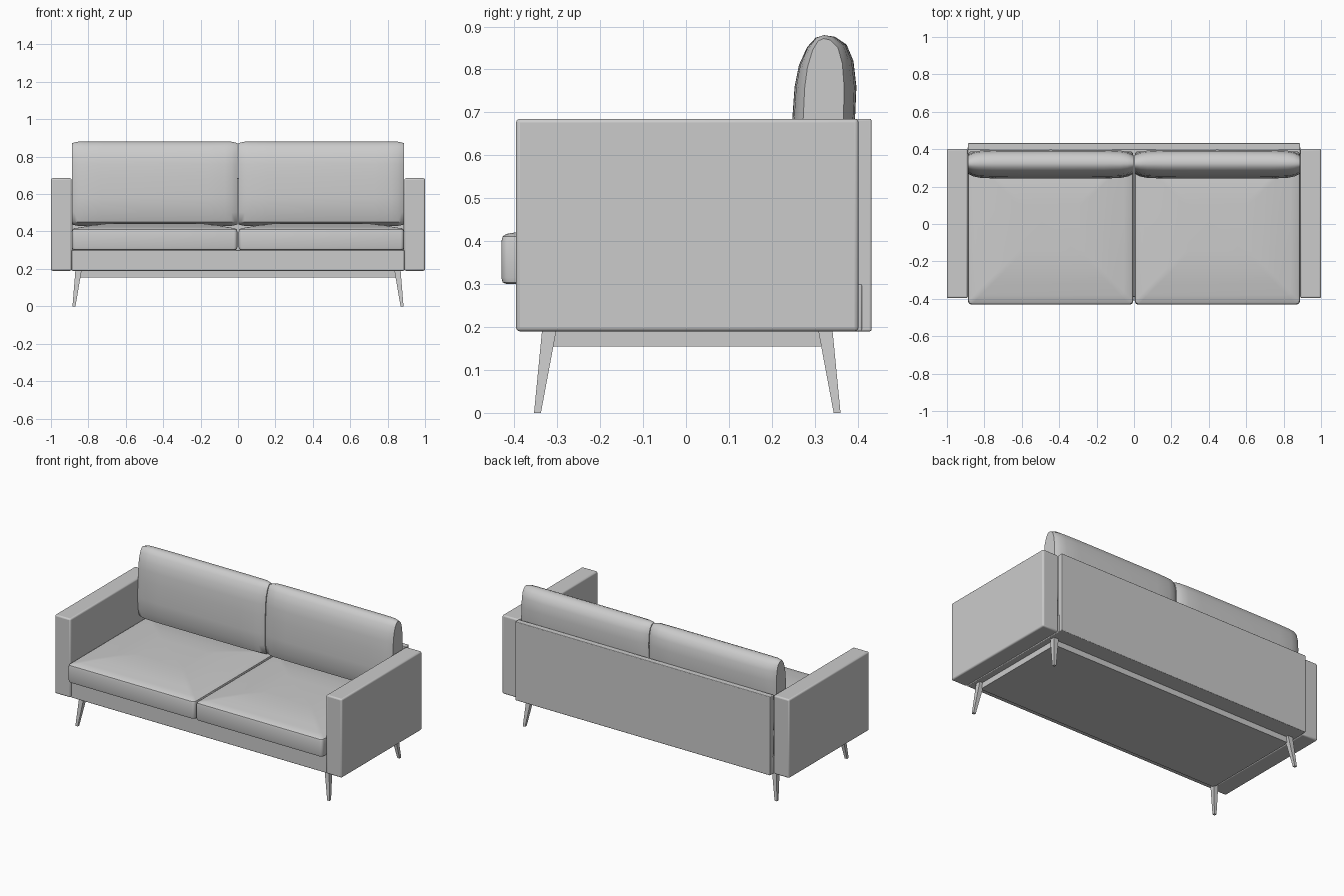
import bpy, bmesh, math

if "Cube" in bpy.data.objects:
    bpy.data.objects.remove(bpy.data.objects["Cube"])


def finish(name, bm, angle=35, bevel=0):
    bmesh.ops.recalc_face_normals(bm, faces=bm.faces)
    me = bpy.data.meshes.new(name)
    bm.to_mesh(me)
    bm.free()
    ob = bpy.data.objects.new(name, me)
    bpy.context.collection.objects.link(ob)
    if bevel:
        mod = ob.modifiers.new("soft_edges", 'BEVEL')
        mod.width, mod.segments = bevel, 3
    bpy.ops.object.select_all(action='DESELECT')
    ob.select_set(True)
    bpy.context.view_layer.objects.active = ob
    bpy.ops.object.shade_smooth_by_angle(angle=math.radians(angle))
    return ob


def box(name, x, y, z, bevel=0):
    bm = bmesh.new()
    bmesh.ops.create_cube(bm, size=1)
    for v in bm.verts:
        v.co = [(a + b) / 2 + c * (b - a) for c, (a, b) in zip(v.co, (x, y, z))]
    return finish(name, bm, 35, bevel)


def loft(name, rings, angle=35):
    bm = bmesh.new()
    loops = [[bm.verts.new(p) for p in ring] for ring in rings]
    n = len(loops[0])
    for a, b in zip(loops, loops[1:]):
        for i in range(n):
            j = (i + 1) % n
            bm.faces.new((a[i], a[j], b[j], b[i]))
    bm.faces.new(loops[0][::-1])
    bm.faces.new(loops[-1])
    return finish(name, bm, angle)


def rounded_rect(x0, x1, y0, y1, r, z):
    pts = []
    corners = [(x1 - r, y1 - r), (x0 + r, y1 - r), (x0 + r, y0 + r), (x1 - r, y0 + r)]
    for k, (cx, cy) in enumerate(corners):
        for s in range(5):
            t = math.pi / 2 * (k + s / 4)
            pts.append((cx + r * math.cos(t), cy + r * math.sin(t), z))
    return pts


# Frame: base, back panel and plinth under the base
box("base", (-0.89, 0.89), (-0.39, 0.41), (0.19, 0.30), 0.004)
box("back_panel", (-0.888, 0.888), (0.395, 0.432), (0.19, 0.685), 0.004)
box("under_frame", (-0.85, 0.85), (-0.32, 0.325), (0.155, 0.19))

# Seat cushion: inset and height of each ring, rising to a soft crown
SEAT = [(0.012, 0.300), (0.003, 0.304), (0, 0.315), (0, 0.400), (0.003, 0.411),
        (0.012, 0.417), (0.05, 0.423), (0.11, 0.434), (0.19, 0.443), (0.28, 0.446)]
# Back cushion profile (y, z), a tall rounded pad
BACK = [(0.30, 0.43), (0.262, 0.45), (0.246, 0.50), (0.242, 0.58), (0.248, 0.69),
        (0.253, 0.76), (0.263, 0.81), (0.282, 0.852), (0.302, 0.874), (0.322, 0.88),
        (0.347, 0.876), (0.374, 0.858), (0.390, 0.82), (0.397, 0.76), (0.394, 0.69),
        (0.388, 0.58), (0.383, 0.50), (0.37, 0.45), (0.34, 0.43)]
# Back cushion stations: position across the width and fullness there
STATIONS = [(0.002, 0.64), (0.015, 0.74), (0.035, 0.85), (0.07, 0.94), (0.16, 0.99),
            (0.445, 1.0), (0.73, 0.99), (0.82, 0.94), (0.855, 0.85), (0.875, 0.74),
            (0.888, 0.64)]


def square(x, y, z, h):
    return [(x - h, y - h, z), (x + h, y - h, z), (x + h, y + h, z), (x - h, y + h, z)]


for side, s in (("left", -1), ("right", 1)):
    x0, x1 = sorted((0.89 * s, 1.0 * s))
    box(side + "_arm", (x0, x1), (-0.396, 0.402), (0.19, 0.685), 0.009)

    x0, x1 = sorted((0.004 * s, 0.887 * s))
    loft(side + "_seat_cushion",
         [rounded_rect(x0 + i, x1 - i, -0.43 + i, 0.388 - i, 0.018, z) for i, z in SEAT])

    loft(side + "_back_cushion",
         [[(s * x, 0.318 + (y - 0.318) * f, 0.655 + (z - 0.655) * (0.965 + 0.035 * min(1, (f - 0.64) / 0.2)))
           for y, z in BACK] for x, f in STATIONS], 40)

    # Tapered splayed legs
    for end, e in (("front", -1), ("back", 1)):
        loft(f"{side}_{end}_leg",
             [square(s * 0.877, e * 0.349 + 0.003, 0, 0.008),
              square(s * 0.853, e * 0.322 + 0.003, 0.19, 0.0165)])
